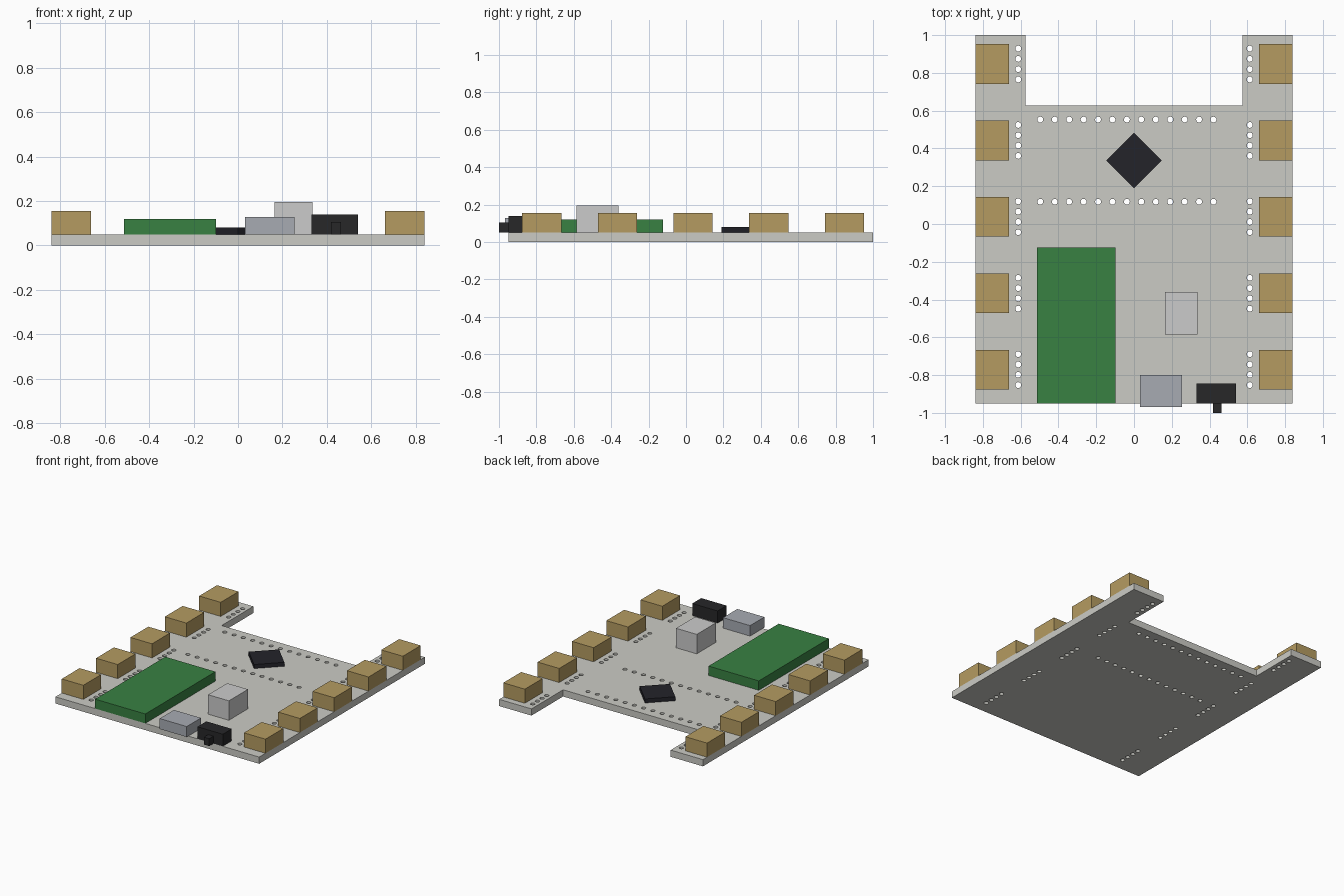
import bpy, bmesh, math
from mathutils import Matrix

if "Cube" in bpy.data.objects:
    bpy.data.objects.remove(bpy.data.objects["Cube"])

BOARD_TOP = 0.05


def material(name, r, g, b):
    m = bpy.data.materials.new(name)
    m.diffuse_color = (r, g, b, 1)
    m.use_nodes = True
    m.node_tree.nodes["Principled BSDF"].inputs["Base Color"].default_value = m.diffuse_color
    return m


TAN = material("tan", 0.46, 0.33, 0.12)
GREEN = material("green", 0.04, 0.22, 0.055)
BLACK = material("black", 0.02, 0.02, 0.022)
CHIP = material("chip_black", 0.017, 0.017, 0.023)
STEEL = material("steel", 0.39, 0.41, 0.45)
PALE = material("pale", 0.66, 0.66, 0.64)
BOARD = material("board_grey", 0.60, 0.60, 0.56)


def block(name, x, y, z, mat, turn=0):
    """Box between (min, max) pairs, optionally turned about its own z axis."""
    size = [b - a for a, b in (x, y, z)]
    bm = bmesh.new()
    bmesh.ops.create_cube(bm, size=1, matrix=Matrix.Diagonal((*size, 1)))
    mesh = bpy.data.meshes.new(name)
    bm.to_mesh(mesh)
    bm.free()
    mesh.materials.append(mat)
    ob = bpy.data.objects.new(name, mesh)
    ob.location = [(a + b) / 2 for a, b in (x, y, z)]
    ob.rotation_euler.z = turn
    bpy.context.collection.objects.link(ob)
    return ob


# Board: notched outline with drilled holes, extruded from a filled 2D curve
curve = bpy.data.curves.new("board_outline", 'CURVE')
curve.dimensions = '2D'
curve.fill_mode = 'BOTH'
curve.extrude = BOARD_TOP / 2


def loop(points):
    s = curve.splines.new('POLY')
    s.points.add(len(points) - 1)
    for p, (x, y) in zip(s.points, points):
        p.co = (x, y, 0, 1)
    s.use_cyclic_u = True


def hole(cx, cy, r=0.0155, n=16):
    loop([(cx + r * math.cos(2 * math.pi * i / n),
           cy + r * math.sin(2 * math.pi * i / n)) for i in range(n)])


right_half = [(0.84, -0.95), (0.84, 1.0), (0.574, 1.0), (0.574, 0.627)]
loop(right_half + [(-x, y) for x, y in reversed(right_half)])

connector_ys = [0.847 - 0.4045 * i for i in range(5)]
for side in (-1, 1):
    for cy in connector_ys:
        for k in range(4):
            hole(side * 0.613, cy + (k - 1.5) * 0.0545)
for row_y in (0.553, 0.118):
    for k in range(13):
        hole(-0.496 + 0.0764 * k, row_y)

outline = bpy.data.objects.new("board_outline", curve)
bpy.context.collection.objects.link(outline)
deps = bpy.context.evaluated_depsgraph_get()
mesh = bpy.data.meshes.new_from_object(outline.evaluated_get(deps))
bpy.data.objects.remove(outline)
bm = bmesh.new()
bm.from_mesh(mesh)
bmesh.ops.remove_doubles(bm, verts=bm.verts, dist=1e-5)
bmesh.ops.recalc_face_normals(bm, faces=bm.faces)
for f in bm.faces:
    f.smooth = False
bm.to_mesh(mesh)
bm.free()
mesh.materials.clear()
mesh.materials.append(BOARD)
board = bpy.data.objects.new("circuit_board", mesh)
board.location.z = BOARD_TOP / 2
bpy.context.collection.objects.link(board)

# Edge connectors, five along each side
for label, xs in (("left", (-0.84, -0.662)), ("right", (0.662, 0.84))):
    for i, cy in enumerate(connector_ys):
        block(f"{label}_connector_{i + 1}", xs, (cy - 0.105, cy + 0.105),
              (BOARD_TOP, 0.155), TAN)

# Processor turned 45 degrees
h = 0.147 / math.sqrt(2)
block("processor_chip", (-h, h), (0.336 - h, 0.336 + h), (BOARD_TOP, 0.08),
      CHIP, math.pi / 4)

# Larger components
block("green_module", (-0.513, -0.099), (-0.95, -0.124), (BOARD_TOP, 0.12), GREEN)
block("battery_socket", (0.164, 0.335), (-0.586, -0.361), (BOARD_TOP, 0.195), PALE)
block("port_shell", (0.032, 0.255), (-0.968, -0.80), (BOARD_TOP, 0.128), STEEL)

# Slide switch with its lever over the front edge
block("switch_body", (0.331, 0.54), (-0.95, -0.845), (BOARD_TOP, 0.14), BLACK)
block("switch_lever", (0.419, 0.463), (-1.0, -0.95), (BOARD_TOP, 0.105), BLACK)
